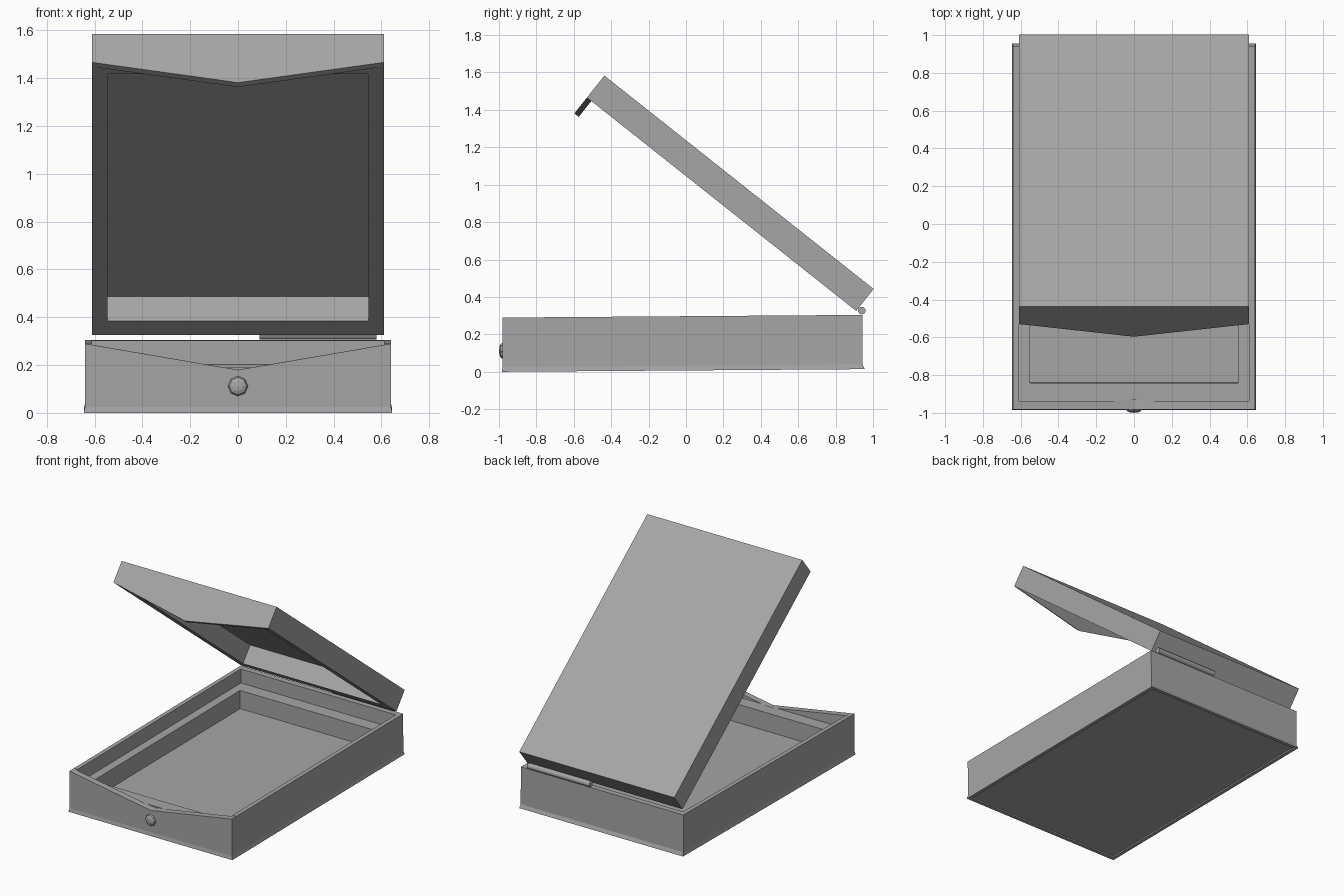
import bpy, bmesh, math
from mathutils import Matrix

if "Cube" in bpy.data.objects:
    bpy.data.objects.remove(bpy.data.objects["Cube"])

grey = bpy.data.materials.new("plain grey")
grey.use_nodes = True
colour = (0.38, 0.38, 0.38, 1)
grey.diffuse_color = colour
grey.node_tree.nodes["Principled BSDF"].inputs["Base Color"].default_value = colour


def finish(name, bm):
    bmesh.ops.recalc_face_normals(bm, faces=bm.faces)
    mesh = bpy.data.meshes.new(name)
    bm.to_mesh(mesh)
    bm.free()
    mesh.materials.append(grey)
    obj = bpy.data.objects.new(name, mesh)
    bpy.context.collection.objects.link(obj)
    return obj


def loft(name, rings):
    """Skin a stack of matching closed rings and cap both ends."""
    bm = bmesh.new()
    rows = [[bm.verts.new(p) for p in ring] for ring in rings]
    for a, b in zip(rows, rows[1:]):
        for i in range(len(a)):
            j = (i + 1) % len(a)
            bm.faces.new((a[i], a[j], b[j], b[i]))
    bm.faces.new(rows[0])
    bm.faces.new(rows[-1])
    return finish(name, bm)


def rect(half_x, y0, y1, z):
    return [(-half_x, y0, z), (half_x, y0, z), (half_x, y1, z), (-half_x, y1, z)]


def block(name, half_x, y0, y1, z0, z1):
    return loft(name, [rect(half_x, y0, y1, z) for z in (z0, z1)])


def wedge(name, half_x, z_side, z_mid, y0, y1):
    """Triangular prism with its point at the bottom."""
    return loft(name, [[(-half_x, y, z_side), (0, y, z_mid), (half_x, y, z_side)]
                       for y in (y0, y1)])


def carve(obj, cutters):
    """Subtract the cutters, keep the result, remove the cutters."""
    for c in cutters:
        c.hide_render = True
        mod = obj.modifiers.new("cut", 'BOOLEAN')
        mod.operation = 'DIFFERENCE'
        mod.solver = 'EXACT'
        mod.object = c
    bpy.context.view_layer.update()
    graph = bpy.context.evaluated_depsgraph_get()
    mesh = bpy.data.meshes.new_from_object(obj.evaluated_get(graph))
    obj.modifiers.clear()
    obj.data = mesh
    for c in cutters:
        bpy.data.objects.remove(c)


# Base tray with a flared foot, stepped cavity and dipped front edge
base = loft("base_tray", [rect(0.645, -0.985, 0.955, 0),
                          rect(0.64, -0.98, 0.945, 0.025),
                          rect(0.64, -0.98, 0.945, 0.29)])
carve(base, [
    block("upper_cavity", 0.61, -0.935, 0.905, 0.19, 0.5),
    block("lower_cavity", 0.55, -0.84, 0.81, 0.06, 0.4),
    wedge("front_dip", 0.70, 0.30, 0.18, -1.1, -0.93),
    block("underside_recess", 0.62, -0.96, 0.93, -0.1, 0.01),
])
tilt = math.radians(0.42)
base.matrix_world = Matrix.Translation((0, 0, 0.007)) @ Matrix.Rotation(tilt, 4, 'X')

# Lid, modelled closed with its hinge edge at the origin, then swung open
lid = block("lid", 0.61, -1.837, 0, 0, 0.15)
carve(lid, [block("lid_cavity", 0.545, -1.757, -0.097, -0.1, 0.13)])
lip = wedge("lid_front_lip", 0.61, 0, -0.108, -1.837, -1.807)
swing = Matrix.Translation((0, 0.91, 0.325)) @ Matrix.Rotation(math.radians(-38.4), 4, 'X')
for part in (lid, lip):
    part.matrix_world = swing

# Hinge pin on the back edge
bm = bmesh.new()
bmesh.ops.create_cone(bm, cap_ends=True, segments=16, radius1=0.02, radius2=0.02, depth=0.49,
                      matrix=Matrix.Translation((0.335, 0.94, 0.327))
                      @ Matrix.Rotation(math.pi / 2, 4, 'Y'))
finish("hinge_pin", bm)

# Faceted knob on the front
bm = bmesh.new()
bmesh.ops.create_uvsphere(bm, u_segments=8, v_segments=6, radius=0.042,
                          matrix=Matrix.Translation((0, -0.982, 0.112))
                          @ Matrix.Diagonal((1, 0.42, 1, 1))
                          @ Matrix.Rotation(math.pi / 2, 4, 'X'))
finish("front_knob", bm)
